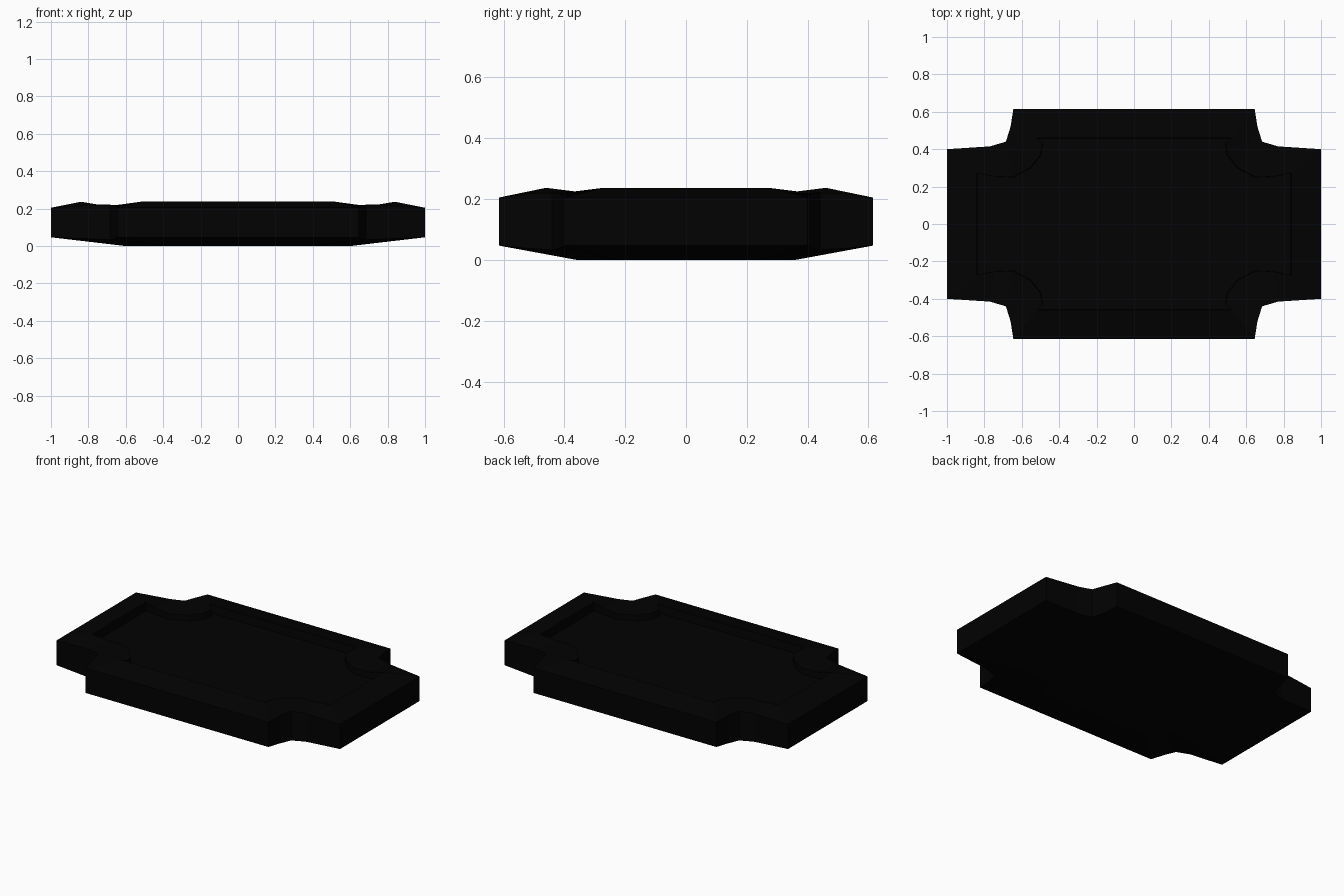
import bpy, bmesh

if "Cube" in bpy.data.objects:
    bpy.data.objects.remove(bpy.data.objects["Cube"])

# Quarter profiles running from the +x end to the +y side: x, y, z
RIM_OUT = [(1, .40, .205), (.77, .415, .219), (.685, .44, .221), (.66, .52, .218), (.645, .615, .205)]
RIM_IN = [(.84, .272, .237), (.75, .255, .222), (.65, .25, .218), (.556, .30, .217),
          (.50, .37, .219), (.49, .43, .221), (.52, .46, .237)]
BASE_Z = [.047, .038, .033, .038, .047]
FLOOR_Z = .182


def mirrored(quarter):
    """Complete a quarter profile into a full counter-clockwise loop."""
    half = quarter + [(-x, y, z) for x, y, z in reversed(quarter)]
    return half + [(x, -y, z) for x, y, z in reversed(half)]


bm = bmesh.new()


def loop(quarter):
    return [bm.verts.new(p) for p in mirrored(quarter)]


def edges_of(ring):
    return [bm.edges.get(pair) or bm.edges.new(pair) for pair in zip(ring, ring[1:] + ring[:1])]


# Loops: underside, lower edge, outer rim, inner rim, floor
under = loop([(x * .6, y * .585, 0) for x, y, _ in RIM_OUT])
lower = loop([(x, y, b) for (x, y, _), b in zip(RIM_OUT, BASE_Z)])
outer = loop(RIM_OUT)
inner = loop(RIM_IN)
floor = loop([(x * .995, y * .995, FLOOR_Z) for x, y, _ in RIM_IN])

# Chamfered underside, outer wall and inner wall
for a, b in ((under, lower), (lower, outer), (inner, floor)):
    for i in range(len(a)):
        j = (i + 1) % len(a)
        bm.faces.new((a[i], a[j], b[j], b[i]))

# Sloping rim: join each notch point to the matching span of the inner curve
spans = [0, 1, 2, 3, 6]
no, ni = len(RIM_OUT), len(RIM_IN)
match = []
for q in range(4):
    s = spans if q % 2 == 0 else [ni - 1 - k for k in reversed(spans)]
    match += [q * ni + k for k in s]
for i in range(len(outer)):
    j = (i + 1) % len(outer)
    last = match[j] if j else match[j] + len(inner)
    bridge = [inner[k % len(inner)] for k in range(match[i], last + 1)]
    bm.faces.new([outer[i], outer[j]] + bridge[::-1])

# Underside and flat floor
bm.faces.new(under[::-1])
bm.faces.new(floor)
bmesh.ops.recalc_face_normals(bm, faces=bm.faces)

mesh = bpy.data.meshes.new("tray")
bm.to_mesh(mesh)
bm.free()
tray = bpy.data.objects.new("tray", mesh)
bpy.context.collection.objects.link(tray)

# Near-black finish
black = bpy.data.materials.new("black")
black.diffuse_color = (.0005, .0005, .0005, 1)
black.use_nodes = True
black.node_tree.nodes["Principled BSDF"].inputs["Base Color"].default_value = black.diffuse_color
mesh.materials.append(black)
